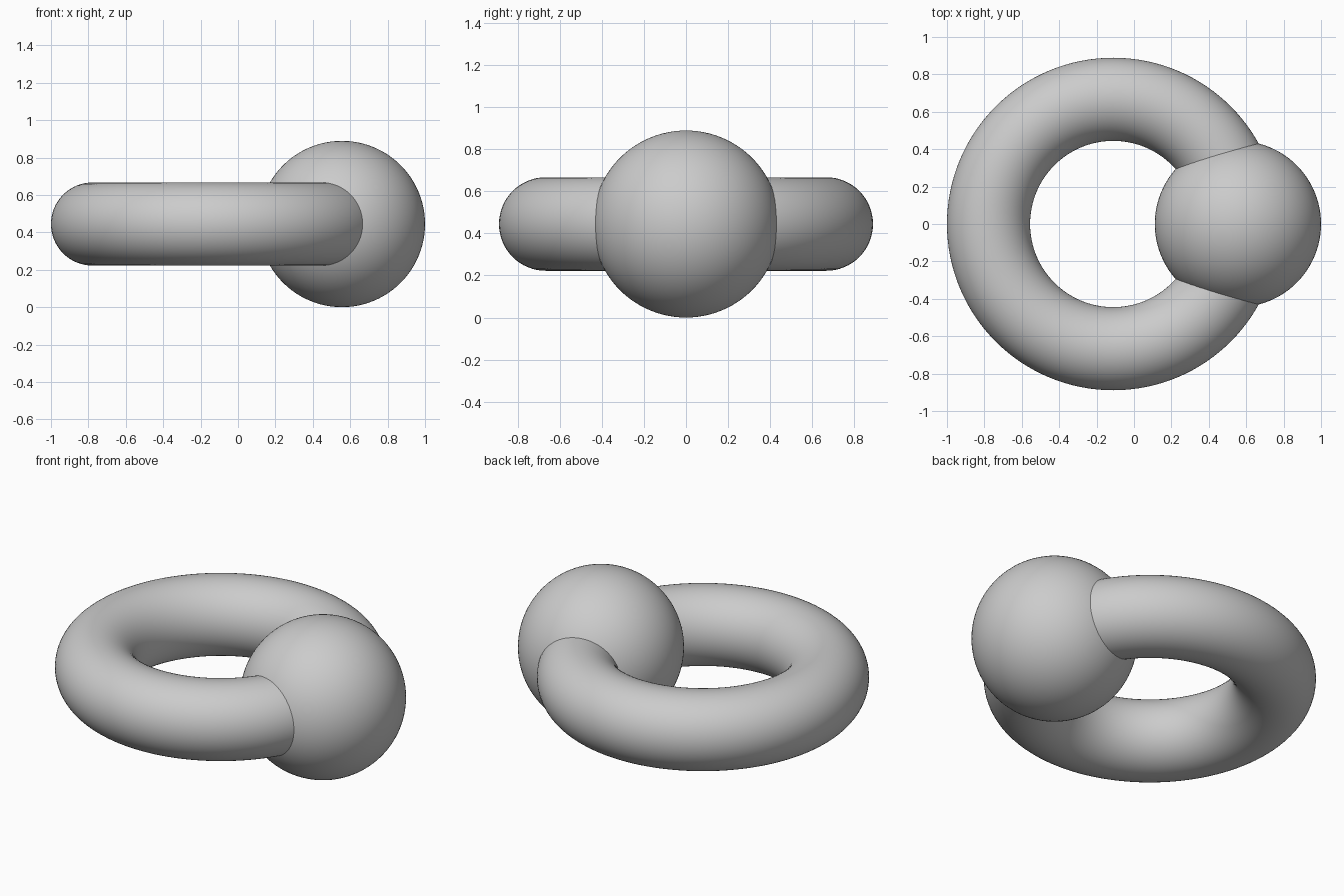
import bpy

if "Cube" in bpy.data.objects:
    bpy.data.objects.remove(bpy.data.objects["Cube"])

# Sizes: tube radius is one unit, ball is two, ring radius is three
UNIT = 2 / 9
HEIGHT = 2 * UNIT
RING_X = -UNIT / 2

# Round ring lying flat
bpy.ops.mesh.primitive_torus_add(
    location=(RING_X, 0, HEIGHT), major_radius=3 * UNIT, minor_radius=UNIT,
    major_segments=128, minor_segments=64)
ring = bpy.context.object
ring.name = "ring"
bpy.ops.object.shade_smooth()

# Ball threaded on the right side of the ring
bpy.ops.mesh.primitive_uv_sphere_add(
    location=(RING_X + 3 * UNIT, 0, HEIGHT), radius=2 * UNIT,
    segments=96, ring_count=48)
ball = bpy.context.object
ball.name = "ball"
bpy.ops.object.shade_smooth()
